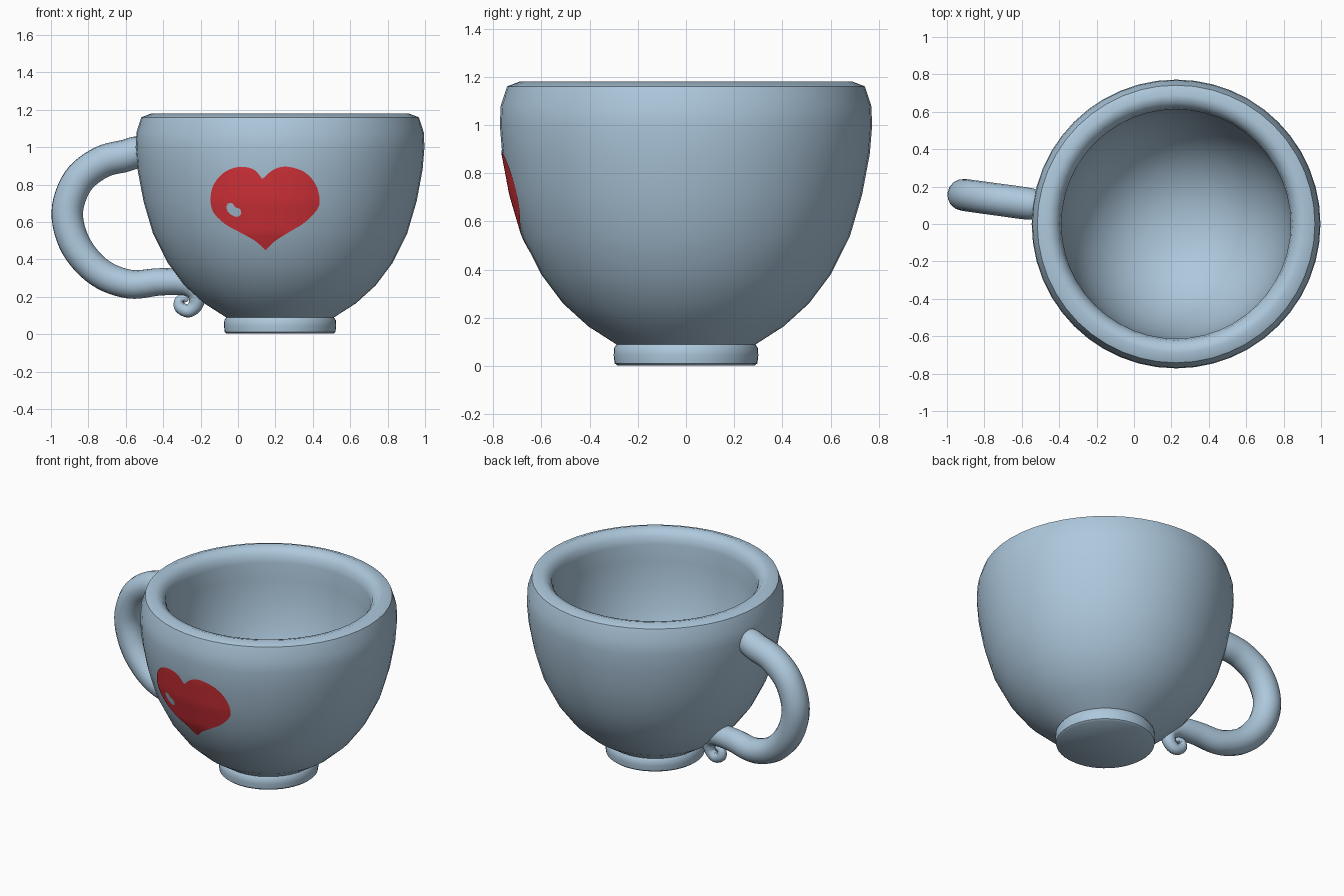
import bpy, bmesh, math
from mathutils import Vector

if "Cube" in bpy.data.objects:
    bpy.data.objects.remove(bpy.data.objects["Cube"])

CX = 0.225          # cup axis
SEG = 48


def material(name, rgb):
    m = bpy.data.materials.new(name)
    m.diffuse_color = (*rgb, 1)
    m.use_nodes = True
    m.node_tree.nodes["Principled BSDF"].inputs["Base Color"].default_value = m.diffuse_color
    return m


BLUE = material("pale blue glaze", (0.42, 0.58, 0.72))
RED = material("heart red", (0.72, 0.035, 0.045))


def finish(name, bm, mat, angle=40):
    me = bpy.data.meshes.new(name)
    bm.to_mesh(me)
    bm.free()
    ob = bpy.data.objects.new(name, me)
    bpy.context.collection.objects.link(ob)
    me.materials.append(mat)
    bpy.ops.object.select_all(action='DESELECT')
    ob.select_set(True)
    bpy.context.view_layer.objects.active = ob
    bpy.ops.object.shade_smooth_by_angle(angle=math.radians(angle))
    return ob


def smooth(pts, n):
    """Catmull-Rom curve through the points."""
    p = [Vector(q) for q in pts]
    p = [2 * p[0] - p[1]] + p + [2 * p[-1] - p[-2]]
    out = []
    for i in range(1, len(p) - 2):
        a, b, c, d = p[i - 1:i + 3]
        for k in range(n):
            t = k / n
            out.append(0.5 * (2 * b + (c - a) * t + (2 * a - 5 * b + 4 * c - d) * t * t
                              + (3 * b - a - 3 * c + d) * t ** 3))
    return out + [p[-2]]


# Cup: foot, bowl, rounded rim and hollow inside, turned in one profile
WALL = [(0.30, 0.09), (0.405, 0.165), (0.51, 0.26), (0.60, 0.38), (0.68, 0.54),
        (0.73, 0.71), (0.762, 0.88), (0.772, 1.0), (0.768, 1.08)]
profile = [(0, 0.003), (0.285, 0.003), (0.296, 0.012), (0.30, 0.045), (0.298, 0.075), (0.288, 0.09)]
profile += WALL[1:]
profile += [(0.742, 1.16), (0.69, 1.18), (0.65, 1.168), (0.622, 1.135), (0.613, 1.09),
            (0.612, 0.98), (0.60, 0.84), (0.57, 0.68), (0.51, 0.52), (0.41, 0.37),
            (0.27, 0.26), (0.12, 0.21), (0, 0.20)]
bm = bmesh.new()
rings = []
for r, z in profile:
    count = SEG if r else 1
    rings.append([bm.verts.new((CX + r * math.cos(2 * math.pi * i / SEG),
                                r * math.sin(2 * math.pi * i / SEG), z)) for i in range(count)])
for a, b in zip(rings, rings[1:]):
    for i in range(SEG):
        j = (i + 1) % SEG
        quad = [a[i % len(a)], a[j % len(a)], b[j % len(b)], b[i % len(b)]]
        bm.faces.new(list(dict.fromkeys(quad)))
bmesh.ops.recalc_face_normals(bm, faces=bm.faces)
finish("cup", bm, BLUE)

# Handle: tapered tube in a plane through the cup axis, ending in a small curl
path = [(-0.50, 0.985, .05), (-0.53, 0.98, .08), (-0.60, 0.955, .086), (-0.73, 0.92, .086),
        (-0.855, 0.82, .086), (-0.913, 0.65, .085), (-0.865, 0.47, .084), (-0.74, 0.33, .08),
        (-0.58, 0.268, .077), (-0.42, 0.28, .073), (-0.29, 0.275, .068), (-0.225, 0.225, .052),
        (-0.225, 0.16, .04), (-0.265, 0.125, .035), (-0.31, 0.145, .032), (-0.312, 0.183, .026),
        (-0.285, 0.19, .02), (-0.275, 0.175, .012)]
pts = smooth(path, 6)
curve = bpy.data.curves.new("handle", 'CURVE')
curve.dimensions = '3D'
curve.bevel_depth = 1
curve.bevel_resolution = 6
curve.use_fill_caps = True
spline = curve.splines.new('POLY')
spline.points.add(len(pts) - 1)
for sp, (x, z, r) in zip(spline.points, pts):
    sp.co = (x, -0.137 * (x - CX), z, 1)
    sp.radius = r
handle = bpy.data.objects.new("handle", curve)
bpy.context.collection.objects.link(handle)
bpy.ops.object.select_all(action='DESELECT')
handle.select_set(True)
bpy.context.view_layer.objects.active = handle
bpy.ops.object.convert(target='MESH')
handle = bpy.context.object
handle.data.materials.clear()
handle.data.materials.append(BLUE)
bpy.ops.object.shade_smooth_by_angle(angle=math.radians(50))


# Painted plates wrapped on the cup's front
def radius_at(z):
    for (r0, z0), (r1, z1) in zip(WALL, WALL[1:]):
        if z0 <= z <= z1:
            return r0 + (r1 - r0) * (z - z0) / (z1 - z0)
    return WALL[-1][0]


def decal(name, outline, mat, lift):
    bm = bmesh.new()
    face = bm.faces.new([bm.verts.new((x, 0, z)) for x, z in outline])
    bmesh.ops.triangulate(bm, faces=[face])
    for k in range(-10, 50):
        for co, no in (((k * 0.025, 0, 0), (1, 0, 0)), ((0, 0, k * 0.025), (0, 0, 1))):
            bmesh.ops.bisect_plane(bm, geom=bm.verts[:] + bm.edges[:] + bm.faces[:],
                                   plane_co=co, plane_no=no)
    for v in bm.verts:
        r = radius_at(v.co.z) + lift
        v.co.y = -math.sqrt(r * r - (v.co.x - CX) ** 2)
    bm.normal_update()
    if sum(f.normal.y for f in bm.faces) > 0:
        bmesh.ops.reverse_faces(bm, faces=bm.faces)
    finish(name, bm, mat)


left = [(0.13, 0.83), (0.085, 0.88), (0.01, 0.895), (-0.07, 0.868), (-0.13, 0.80), (-0.147, 0.72),
        (-0.13, 0.65), (-0.07, 0.59), (0.01, 0.545), (0.09, 0.50), (0.147, 0.45)]
right = [(0.147, 0.45), (0.20, 0.50), (0.28, 0.55), (0.36, 0.60), (0.425, 0.67), (0.436, 0.73),
         (0.41, 0.81), (0.35, 0.87), (0.26, 0.896), (0.19, 0.88), (0.13, 0.83)]
decal("heart", [tuple(p) for p in smooth(left, 5)[:-1] + smooth(right, 5)[:-1]], RED, 0.003)

glint = [(-0.055, 0.70), (-0.062, 0.675), (-0.045, 0.645), (-0.01, 0.628), (0.015, 0.64),
         (0.012, 0.668), (-0.015, 0.68), (-0.03, 0.70), (-0.055, 0.70)]
decal("heart_glint", [tuple(p) for p in smooth(glint, 4)[:-1]], BLUE, 0.006)
